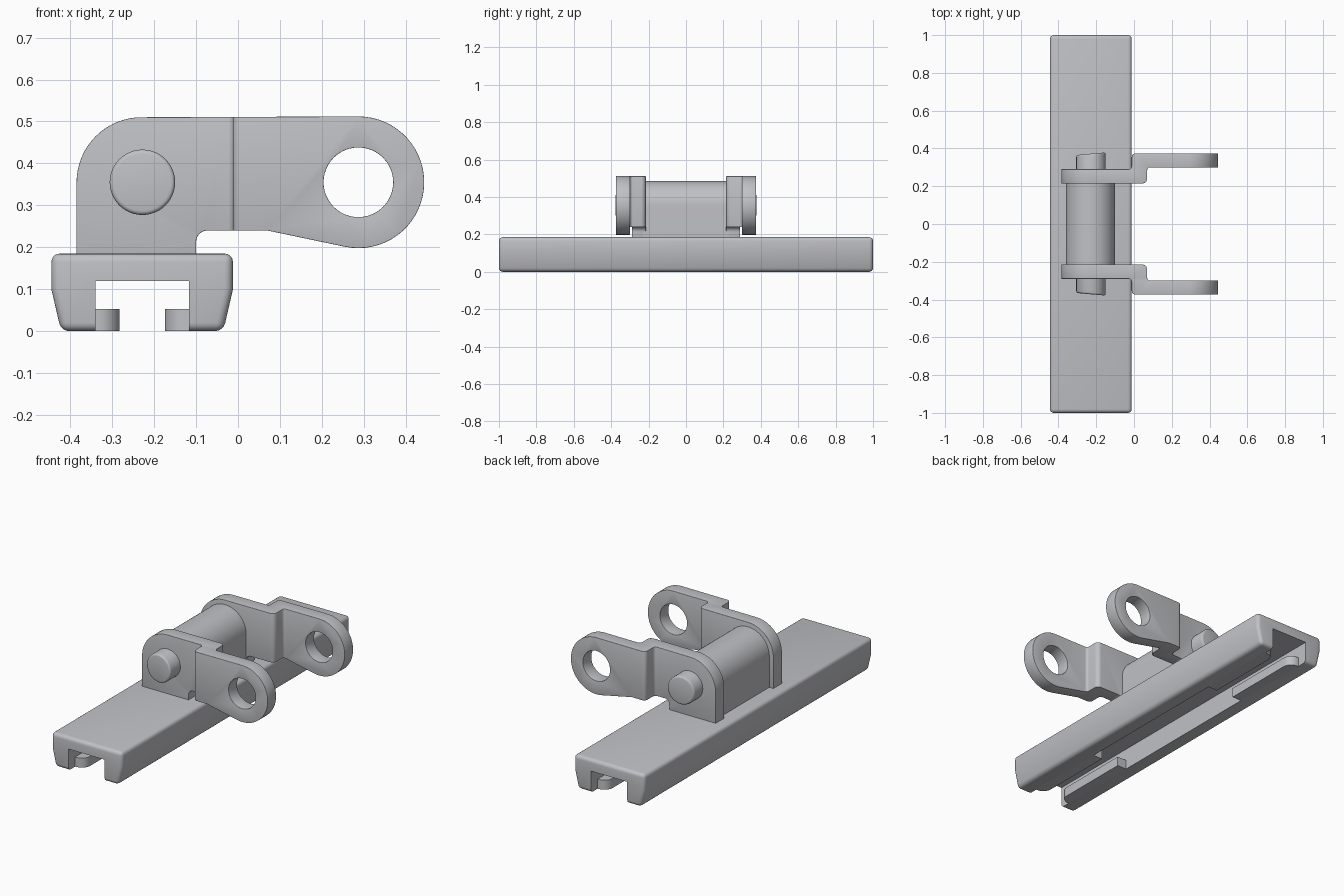
import bpy, bmesh, math
from math import radians, cos, sin

if "Cube" in bpy.data.objects:
    bpy.data.objects.remove(bpy.data.objects["Cube"])

grey = bpy.data.materials.new("satin grey")
grey.diffuse_color = (0.53, 0.535, 0.56, 1)
grey.use_nodes = True
grey.node_tree.nodes["Principled BSDF"].inputs["Base Color"].default_value = grey.diffuse_color


def arc(cx, cy, r, a0, a1, n=12):
    return [(cx + r * cos(radians(a0 + (a1 - a0) * i / n)),
             cy + r * sin(radians(a0 + (a1 - a0) * i / n))) for i in range(n + 1)]


def prism(name, pts, axis, lo, hi):
    """Extrude a closed profile: axis 'y' takes (x, z), axis 'z' takes (x, y)."""
    bm = bmesh.new()
    place = (lambda p: (p[0], lo, p[1])) if axis == 'y' else (lambda p: (p[0], p[1], lo))
    face = bm.faces.new([bm.verts.new(place(p)) for p in pts])
    ext = bmesh.ops.extrude_face_region(bm, geom=[face])
    move = (0, hi - lo, 0) if axis == 'y' else (0, 0, hi - lo)
    bmesh.ops.translate(bm, vec=move, verts=[g for g in ext['geom'] if isinstance(g, bmesh.types.BMVert)])
    bmesh.ops.recalc_face_normals(bm, faces=bm.faces)
    me = bpy.data.meshes.new(name)
    bm.to_mesh(me)
    bm.free()
    ob = bpy.data.objects.new(name, me)
    bpy.context.collection.objects.link(ob)
    me.materials.append(grey)
    return ob


def activate(ob):
    bpy.ops.object.select_all(action='DESELECT')
    ob.select_set(True)
    bpy.context.view_layer.objects.active = ob


def bevel(ob, width, segments=3, angle=30):
    activate(ob)
    m = ob.modifiers.new("round", 'BEVEL')
    m.width, m.segments, m.angle_limit = width, segments, radians(angle)
    bpy.ops.object.modifier_apply(modifier=m.name)


def boolean(ob, tool, op):
    activate(ob)
    m = ob.modifiers.new("cut", 'BOOLEAN')
    m.object, m.operation, m.solver = tool, op, 'EXACT'
    bpy.ops.object.modifier_apply(modifier=m.name)
    bpy.data.objects.remove(tool)


def smooth(ob):
    activate(ob)
    bpy.ops.object.shade_smooth_by_angle(angle=radians(35))


# Base rail with tapered sides and an open channel underneath
rail = prism("base_rail", [(-0.445, 0.185), (-0.445, 0.10), (-0.422, 0), (-0.035, 0),
                           (-0.012, 0.10), (-0.012, 0.185)], 'y', -1, 1)
bevel(rail, 0.02, 4, 40)
channel = prism("channel_cutter", [(-0.34, -0.1), (-0.34, 0.12), (-0.117, 0.12), (-0.117, -0.1)], 'y', -1.1, 1.1)
boolean(rail, channel, 'DIFFERENCE')
smooth(rail)

# Four retaining lips inside the channel, rounded toward the rail ends
for side in (-1, 1):
    for end in (-1, 1):
        plan = [(0.125, 0.47), (0.054, 0.47)] + arc(0.104, 0.89, 0.05, 180, 90, 8) + [(0.125, 0.94)]
        lip = prism("channel_lip", [(-0.2285 + side * x, end * y) for x, y in plan], 'z', 0, 0.053)
        smooth(lip)

# Arched block between the side plates
block = prism("arched_block", [(-0.36, 0.17)] + arc(-0.23, 0.355, 0.13, 180, 0, 32) + [(-0.10, 0.17)],
              'y', -0.23, 0.23)
smooth(block)

# Stepped link plates: side outline intersected with a joggled plan
outline = ([(-0.385, 0.17)] + arc(-0.23, 0.355, 0.155, 180, 90, 16)
           + arc(0.287, 0.355, 0.157, 90, -102, 32) + [(0.07, 0.24)]
           + arc(-0.073, 0.213, 0.027, 90, 180, 6) + [(-0.10, 0.17)])
joggle = ([(-0.5, 0.215)] + arc(0.045, 0.24, 0.025, -90, 0, 6) + arc(0.085, 0.285, 0.015, 180, 90, 4)
          + [(0.6, 0.30), (0.6, 0.374)] + arc(0.008, 0.354, 0.02, 90, 180, 6)
          + arc(-0.027, 0.305, 0.015, 0, -90, 4) + [(-0.5, 0.29)])
for s in (-1, 1):
    plate = prism("link_plate", outline, 'y', s * 0.1, s * 0.5)
    hole = prism("hole_cutter", arc(0.287, 0.355, 0.083, 0, 352.5, 47), 'y', s * 0.05, s * 0.6)
    boolean(plate, hole, 'DIFFERENCE')
    plan = prism("plan_cutter", [(x, s * y) for x, y in joggle], 'z', 0, 1)
    boolean(plate, plan, 'INTERSECT')
    bevel(plate, 0.008, 3, 40)
    smooth(plate)

# Pin through the block, with slightly slanted ends
pin = prism("pin", arc(-0.228, 0.355, 0.078, 0, 352.5, 47), 'y', -0.372, 0.372)
bevel(pin, 0.01, 3, 40)
for v in pin.data.vertices:
    v.co.y += (1 if v.co.y > 0 else -1) * 0.09 * (v.co.x + 0.228)
smooth(pin)
